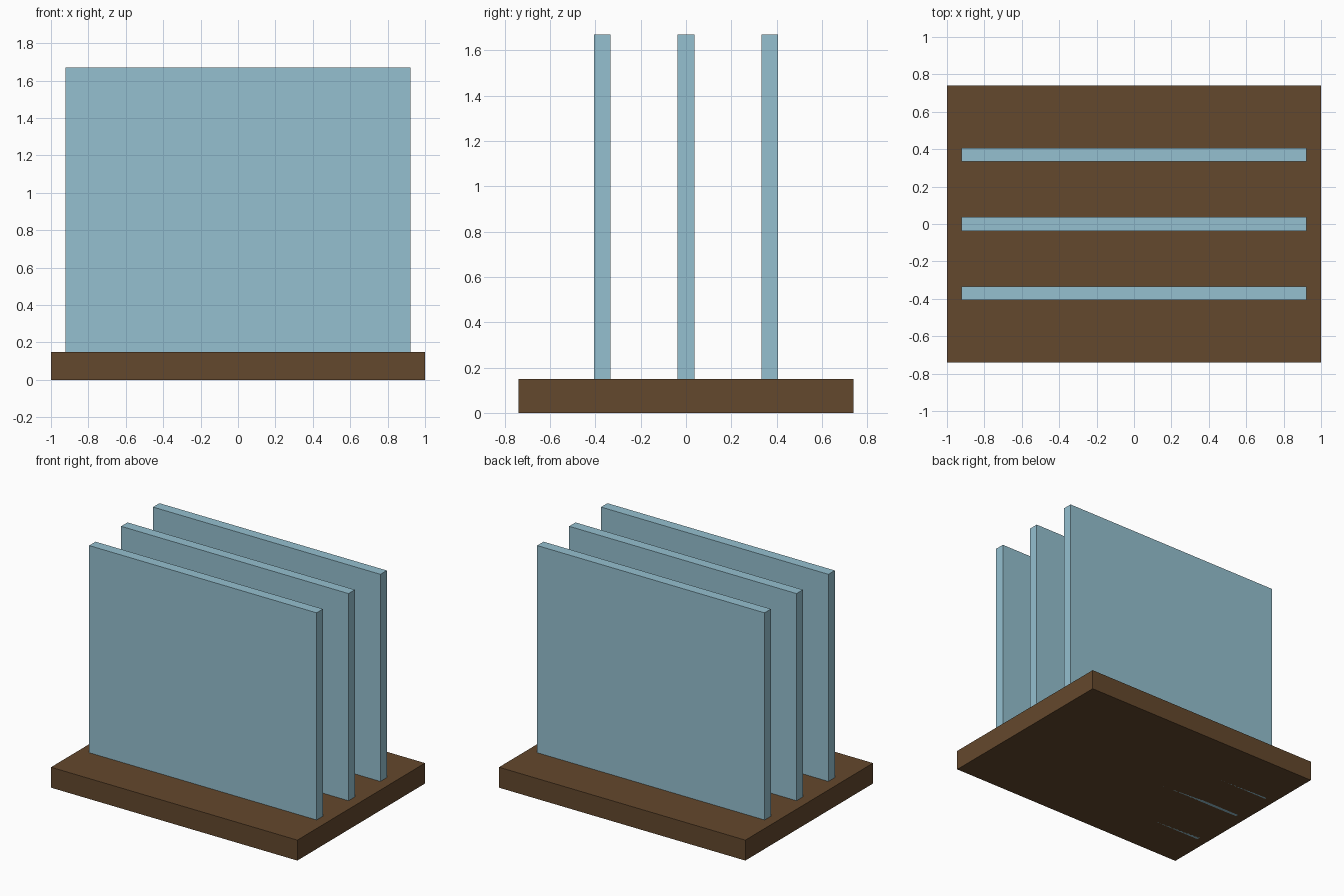
import bpy

if "Cube" in bpy.data.objects:
    bpy.data.objects.remove(bpy.data.objects["Cube"])


def material(name, color):
    mat = bpy.data.materials.new(name)
    mat.diffuse_color = color
    mat.use_nodes = True
    mat.node_tree.nodes["Principled BSDF"].inputs["Base Color"].default_value = mat.diffuse_color
    return mat


def box(name, size, center, mat):
    bpy.ops.mesh.primitive_cube_add(size=1, location=center)
    obj = bpy.context.object
    obj.name = name
    obj.scale = size
    bpy.ops.object.transform_apply(location=False, rotation=False, scale=True)
    obj.data.materials.append(mat)
    return obj


wood = material("dark_wood", (0.127, 0.065, 0.026, 1))
glass = material("pale_blue", (0.30, 0.53, 0.63, 1))

# Wooden base slab
box("base", (2.0, 1.48, 0.15), (0, 0, 0.075), wood)

# Three upright panels, set through the base down to its underside
panel_height = 1.67
for name, y in (("front_panel", -0.37), ("middle_panel", 0), ("back_panel", 0.37)):
    box(name, (1.846, 0.074, panel_height), (0, y, panel_height / 2), glass)
